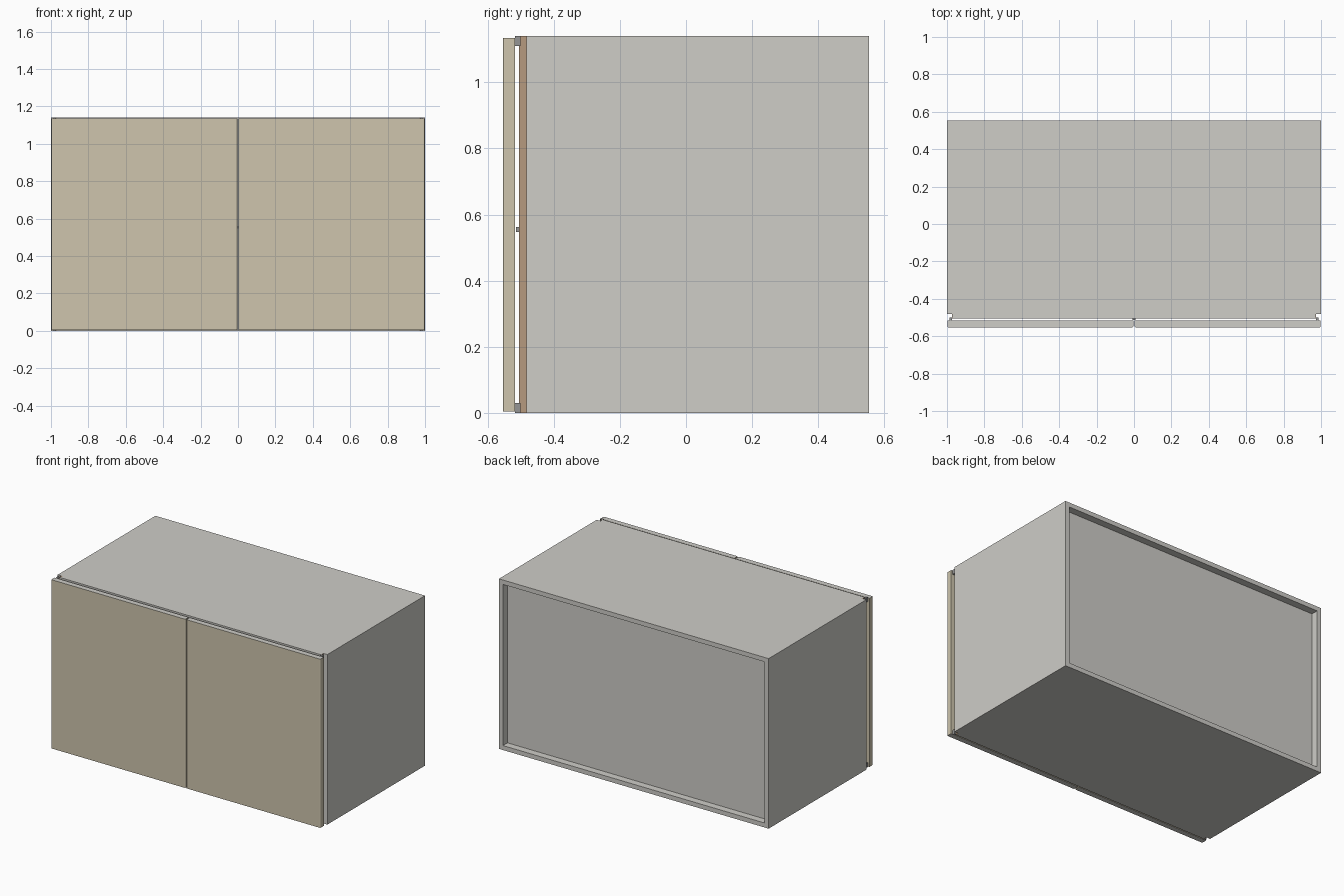
import bpy, bmesh

if "Cube" in bpy.data.objects:
    bpy.data.objects.remove(bpy.data.objects["Cube"])


def material(name, rgb):
    m = bpy.data.materials.new(name)
    m.diffuse_color = (*rgb, 1)
    m.use_nodes = True
    m.node_tree.nodes["Principled BSDF"].inputs["Base Color"].default_value = m.diffuse_color
    return m


GREY = material("light grey", (0.62, 0.61, 0.575))
BEIGE = material("beige", (0.62, 0.56, 0.42))
BROWN = material("brown edging", (0.47, 0.32, 0.21))
METAL = material("dark metal", (0.30, 0.30, 0.30))


def box(name, x, y, z, mat):
    """Box from three (min, max) ranges."""
    bm = bmesh.new()
    bmesh.ops.create_cube(bm, size=1)
    for v in bm.verts:
        for i, r in enumerate((x, y, z)):
            v.co[i] = r[0] if v.co[i] < 0 else r[1]
    me = bpy.data.meshes.new(name)
    bm.to_mesh(me)
    bm.free()
    me.materials.append(mat)
    ob = bpy.data.objects.new(name, me)
    bpy.context.collection.objects.link(ob)
    return ob


def door(name, x0, x1):
    """Door with rounded upright edges, beige wrap and grey end caps."""
    ob = box(name, (x0, x1), (-0.553, -0.517), (0.004, 1.135), BEIGE)
    me = ob.data
    me.materials.append(GREY)
    bm = bmesh.new()
    bm.from_mesh(me)
    edges = [e for e in bm.edges
             if abs(e.verts[0].co.z - e.verts[1].co.z) > 0.5
             and e.verts[0].co.y < -0.54]
    bmesh.ops.bevel(bm, geom=edges, offset=0.006, segments=3,
                    affect='EDGES', profile=0.5)
    bm.normal_update()
    for f in bm.faces:
        f.material_index = 1 if abs(f.normal.z) > 0.5 else 0
    bm.to_mesh(me)
    bm.free()


H, BACK, FRONT, T = 1.14, 0.553, -0.506, 0.03

# Carcass: top and bottom run between the sides, leaving front corner notches
box("bottom_panel", (-1 + T, 1 - T), (FRONT, BACK), (0, T), GREY)
box("top_panel", (-1 + T, 1 - T), (FRONT, BACK), (H - T, H), GREY)
box("back_panel", (-1 + T, 1 - T), (0.49, 0.505), (T, H - T), GREY)
box("centre_divider", (-0.015, 0.015), (FRONT, 0.49), (T, H - T), GREY)

for s, side in ((-1, "left"), (1, "right")):
    def mx(a, b):
        return tuple(sorted((s * a, s * b)))
    box(side + "_side_panel", mx(1 - T, 1), (-0.482, BACK), (0, H), GREY)
    # Brown upright strip lining the corner notch
    box(side + "_corner_strip", mx(0.962, 0.972), (FRONT, -0.482), (0, H), BROWN)
    # Pivot hinges at top and bottom between carcass and door
    for z, level in ((0, "lower"), (H - T, "upper")):
        box(f"{side}_{level}_hinge", mx(0.972, 0.986), (-0.517, -0.500),
            (z, z + T), METAL)
    door(side + "_door", *mx(0.004, 0.998))

# Door catch behind the gap between the doors
box("door_catch", (-0.008, 0.008), (-0.514, FRONT), (0.548, 0.562), METAL)
